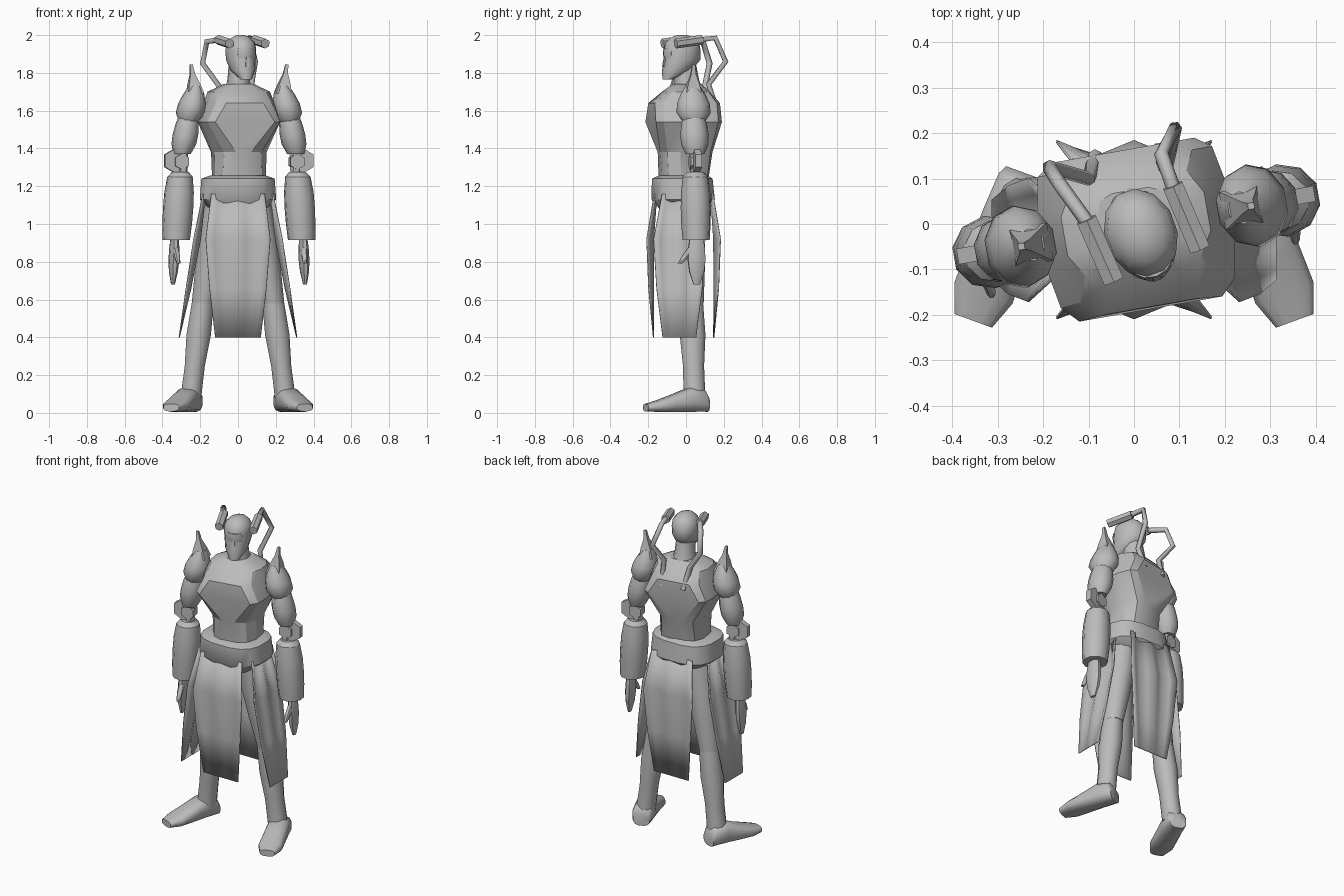
import bpy, bmesh, math
from mathutils import Matrix, Vector

if "Cube" in bpy.data.objects:
    bpy.data.objects.remove(bpy.data.objects["Cube"], do_unlink=True)

shade = 0.5
grey = bpy.data.materials.new("plain_grey")
grey.use_nodes = True
grey.diffuse_color = (shade, shade, shade, 1)
grey.node_tree.nodes["Principled BSDF"].inputs["Base Color"].default_value = grey.diffuse_color

IDENTITY = Matrix.Identity(4)


def turned(degrees, axis="Z"):
    return Matrix.Rotation(math.radians(degrees), 4, axis)


def moved(*offset):
    return Matrix.Translation(offset)


# The upper body is twisted on the hips, the head a little further
TWIST = moved(.005, -.005, 0) @ turned(10)
HEAD = moved(.015, -.02, 0) @ turned(20)


def finish(name, bm, matrix, angle):
    bm.transform(matrix)
    bmesh.ops.recalc_face_normals(bm, faces=bm.faces)
    mesh = bpy.data.meshes.new(name)
    bm.to_mesh(mesh)
    bm.free()
    mesh.materials.append(grey)
    part = bpy.data.objects.new(name, mesh)
    bpy.context.collection.objects.link(part)
    bpy.ops.object.select_all(action="DESELECT")
    part.select_set(True)
    bpy.context.view_layer.objects.active = part
    bpy.ops.object.shade_smooth_by_angle(angle=math.radians(angle))
    return part


def skin(name, loops, matrix=IDENTITY, angle=45):
    """Bridge closed loops of points and cap both ends."""
    bm = bmesh.new()
    rows = [[bm.verts.new(point) for point in loop] for loop in loops]
    for low, high in zip(rows, rows[1:]):
        for i in range(len(low)):
            j = (i + 1) % len(low)
            bm.faces.new((low[i], low[j], high[j], high[i]))
    bm.faces.new(rows[0])
    bm.faces.new(rows[-1])
    return finish(name, bm, matrix, angle)


def bend(value, power):
    return math.copysign(abs(value) ** power, value)


def loft(name, rings, matrix=IDENTITY, sides=12, power=1, angle=45):
    """Loft level rings given as (y, z, radius x, radius y)."""
    steps = [math.tau * (i + .5) / sides for i in range(sides)]
    loops = [[(rx * bend(math.cos(a), power), y + ry * bend(math.sin(a), power), z) for a in steps]
             for y, z, rx, ry in rings]
    return skin(name, loops, matrix, angle)


def limb(name, start, end, radii, matrix=IDENTITY, sides=10, depth=1, angle=45):
    """Loft level rings evenly spaced from start to end; depth scales them along y."""
    start, end = Vector(start), Vector(end)
    steps = [math.tau * (i + .5) / sides for i in range(sides)]
    loops = []
    for i, r in enumerate(radii):
        centre = start.lerp(end, i / (len(radii) - 1))
        loops.append([centre + Vector((r * math.cos(a), r * depth * math.sin(a), 0)) for a in steps])
    return skin(name, loops, matrix, angle)


def rod(name, start, end, radius, matrix=IDENTITY):
    start, end = Vector(start), Vector(end)
    span = end - start
    aim = moved(*start) @ span.to_track_quat("Z", "Y").to_matrix().to_4x4()
    limb(name, (0, 0, 0), (0, 0, span.length), (radius, radius), matrix @ aim, sides=6, angle=30)


def pipe(name, points):
    curve = bpy.data.curves.new(name, "CURVE")
    curve.dimensions = "3D"
    curve.bevel_depth, curve.bevel_resolution, curve.use_fill_caps = .016, 1, True
    spline = curve.splines.new("POLY")
    spline.points.add(len(points) - 1)
    for knot, point in zip(spline.points, points):
        knot.co = (*point, 1)
    curve.materials.append(grey)
    bpy.context.collection.objects.link(bpy.data.objects.new(name, curve))


# Torso with a flat V-shaped chest and back
def chest_loop(z, front, back, flat, side):
    corner = (flat + side) / 2 + .01
    half = [(flat, front), (corner, front * .8), (side, front * .35),
            (side, back * .4), (corner, back * .85), (flat, back)]
    return [(x, y, z) for x, y in half] + [(-x, y, z) for x, y in reversed(half)]


torso_rows = [(1.2, -.13, .11, .06, .135), (1.38, -.14, .14, .04, .14), (1.54, -.185, .17, .16, .21),
              (1.64, -.18, .17, .1, .18), (1.7, -.11, .12, .08, .16), (1.74, -.06, .08, .04, .08)]
skin("torso", [chest_loop(*row) for row in torso_rows], TWIST, 28)
limb("neck", (0, .02, 1.68), (0, 0, 1.84), (.08, .06, .055), TWIST, depth=1.1)

# Head, nose and brow
loft("head", [(-.085, 1.765, .03, .025), (-.03, 1.815, .065, .08), (0, 1.87, .077, .1),
              (0, 1.92, .08, .1), (0, 1.96, .074, .09), (0, 1.985, .05, .065), (0, 2, .02, .03)], HEAD)
limb("nose", (0, -.1, 1.83), (0, -.095, 1.89), (.015, .008), HEAD, sides=4)
limb("brow", (0, -.07, 1.88), (0, -.07, 1.93), (.045, .05, .045), HEAD, depth=.7)

# Head horns and the pipes that run to the back
rod("left_horn", (.145, -.055, 1.955), (.085, .085, 1.975), .026)
rod("right_horn", (-.045, -.125, 1.955), (-.105, .01, 1.975), .026)
pipe("left_pipe", [(.09, .07, 1.975), (.06, .155, 1.985), (.09, .21, 1.86), (.07, .12, 1.74), (.055, .165, 1.6)])
pipe("right_pipe", [(-.1, 0, 1.975), (-.165, .09, 1.965), (-.187, .125, 1.85), (-.1, .1, 1.73), (-.085, .15, 1.6)])

# Belt and pelvis
loft("belt", [(-.015, 1.06, .13, .11), (-.015, 1.13, .205, .17), (-.02, 1.24, .197, .163),
              (-.015, 1.257, .15, .13)], sides=16, power=.72)


# Skirt panels, each a sheet with two inward folds
def panel(name, outs, widths, shift, direction):
    bm = bmesh.new()
    across = [i / 4 - 1 for i in range(9)]
    grid = []
    for z, out, width, fold in zip((1.16, .92, .66, .4), outs, widths, (.012, .035, .024, 0)):
        grid.append([bm.verts.new((u * width + shift, fold * math.sin(math.pi * u) ** 2 - out, z))
                     for u in across])
    for upper, lower in zip(grid, grid[1:]):
        for i in range(len(across) - 1):
            bm.faces.new((upper[i], upper[i + 1], lower[i + 1], lower[i]))
    sheet = finish(name, bm, turned(direction), 60)
    sheet.modifiers.new("thickness", "SOLIDIFY").thickness = .006


wide = (.14, .17, .15, .12)
narrow = (.09, .135, .12, .088)
panel("front_skirt", (.17, .21, .2, .175), wide, 0, 0)
panel("back_skirt", (.145, .185, .175, .15), wide, 0, 180)

for side, sign in (("left", 1), ("right", -1)):
    panel(side + "_skirt", (.188, .237, .277, .314), narrow, -.035 * sign, 90 * sign)

    # Leg and outward-turned foot
    flip = Matrix.Diagonal((sign, 1, 1, 1))
    limb(side + "_thigh", (.09, 0, 1.12), (.187, .03, .58), (.085, .085, .075, .06), flip, 12, 1.1)
    limb(side + "_shin", (.187, .03, .58), (.25, .045, .08), (.06, .067, .055, .057), flip, 12, 1.05)
    outward = flip @ moved(.26, .045, 0) @ turned(20) @ turned(90, "X")
    loft(side + "_foot", [(.045, -.07, .05, .04), (.065, -.05, .06, .06), (.07, .03, .065, .066),
                          (.05, .13, .068, .046), (.036, .21, .07, .031), (.028, .275, .045, .02)],
         outward, power=.75, angle=55)

    # Shoulder, spike and upper arm
    arm = TWIST @ flip
    limb(side + "_shoulder", (.27, 0, 1.54), (.235, 0, 1.735), (.05, .077, .073, .056, .03), arm, depth=1.2)
    limb(side + "_shoulder_spike", (.235, 0, 1.69), (.257, 0, 1.845), (.06, .042, .018, .01), arm, 4, angle=30)
    limb(side + "_upper_arm", (.305, 0, 1.37), (.27, 0, 1.58), (.045, .066, .068, .062, .05), arm, depth=1.12)

    # Elbow joint and its fin
    rod(side + "_elbow_core", (.305, 0, 1.25), (.3, 0, 1.39), .028, arm)
    rod(side + "_elbow_hinge", (.31, -.03, 1.33), (.31, .03, 1.33), .043, arm)
    rod(side + "_elbow_fin", (.342, -.015, 1.335), (.342, .02, 1.335), .066, arm)

    # Forearm cuff and hand
    limb(side + "_forearm", (.337, 0, .915), (.317, 0, 1.25), (.073, .079, .081, .079, .068), arm)
    limb(side + "_cuff_top", (.317, 0, 1.25), (.315, 0, 1.275), (.068, .045), arm)
    limb(side + "_hand", (.345, 0, .94), (.355, 0, .68), (.02, .026, .028, .023, .01), arm, 8, 1.8)
    limb(side + "_thumb", (.34, -.088, .79), (.346, -.02, .88), (.01, .016, .016), arm, 8, 1.3)
